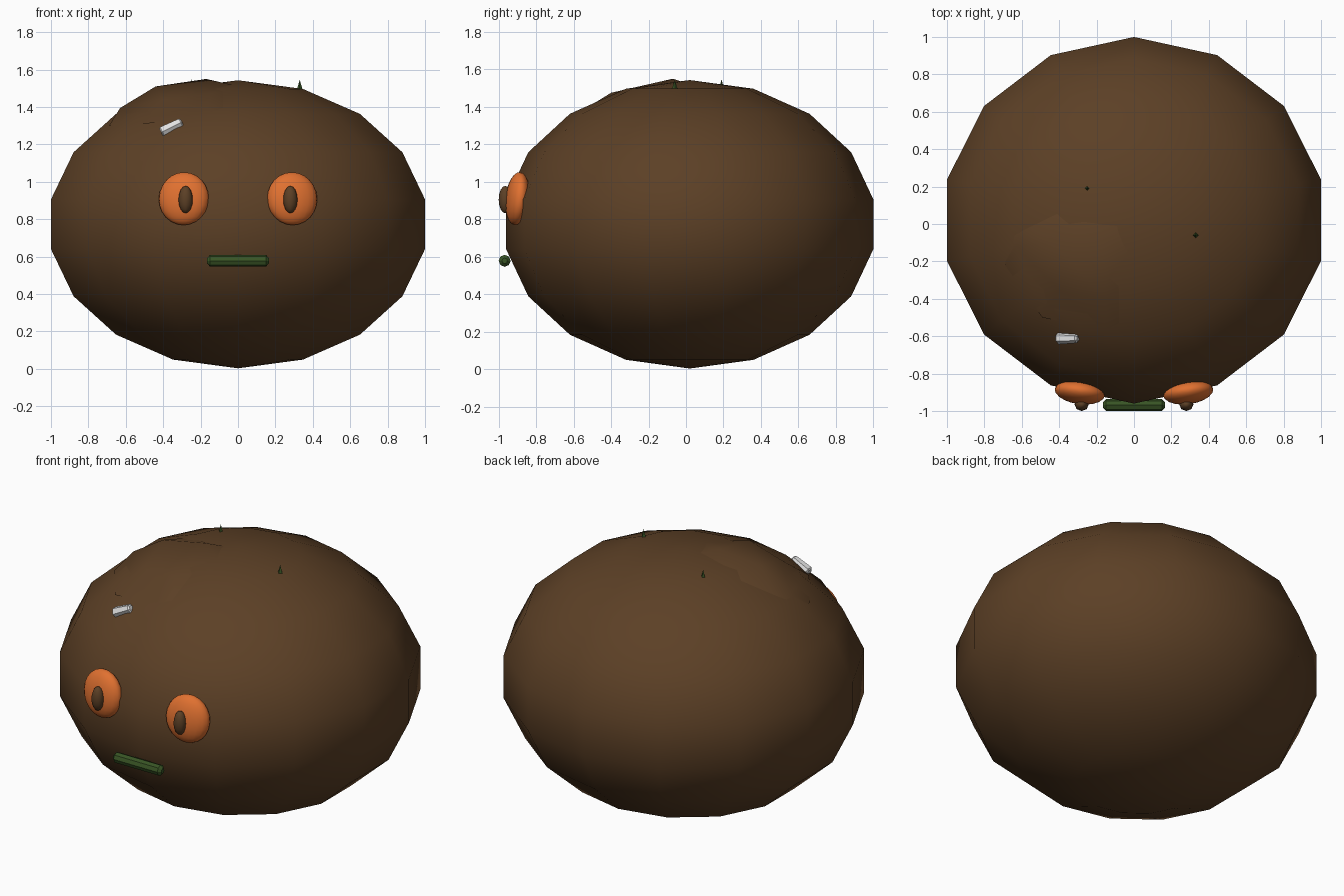
import bpy, bmesh
from math import radians
from mathutils import Matrix, Vector, Euler

cube = bpy.data.objects.get("Cube")
if cube:
    bpy.data.objects.remove(cube)


def material(name, rgb):
    m = bpy.data.materials.new(name)
    m.use_nodes = True
    m.diffuse_color = (*rgb, 1)
    m.node_tree.nodes["Principled BSDF"].inputs["Base Color"].default_value = (*rgb, 1)
    return m


BROWN = material("earth brown", (0.107, 0.051, 0.019))
ORANGE = material("orange", (0.75, 0.165, 0.03))
GREEN = material("moss green", (0.04, 0.09, 0.018))
WHITE = material("off white", (0.75, 0.75, 0.75))


def finish(bm, name, mat, smooth=None):
    bmesh.ops.recalc_face_normals(bm, faces=bm.faces)
    mesh = bpy.data.meshes.new(name)
    bm.to_mesh(mesh)
    bm.free()
    mesh.materials.append(mat)
    ob = bpy.data.objects.new(name, mesh)
    bpy.context.collection.objects.link(ob)
    if smooth:
        bpy.ops.object.select_all(action="DESELECT")
        ob.select_set(True)
        bpy.context.view_layer.objects.active = ob
        bpy.ops.object.shade_smooth_by_angle(angle=radians(smooth))
    return ob


def place(loc, rot=(0, 0, 0), scale=(1, 1, 1)):
    turn = Euler([radians(a) for a in rot])
    return Matrix.LocRotScale(Vector(loc), turn, Vector(scale))


def ball(name, mat, segments, rings, loc, scale, rot=(0, 0, 0), smooth=60):
    bm = bmesh.new()
    bmesh.ops.create_uvsphere(bm, u_segments=segments, v_segments=rings, radius=1,
                              matrix=place(loc, rot, scale))
    return finish(bm, name, mat, smooth)


def cone(name, mat, sides, r1, r2, depth, loc, rot=(0, 0, 0), bevel=0, smooth=None):
    bm = bmesh.new()
    bmesh.ops.create_cone(bm, cap_ends=True, segments=sides, radius1=r1, radius2=r2,
                          depth=depth)
    if bevel:
        caps = [f for f in bm.faces if abs(f.normal.z) > 0.9]
        edges = {e for f in caps for e in f.edges}
        bmesh.ops.bevel(bm, geom=list(edges), offset=bevel, segments=1, affect="EDGES")
    bm.transform(place(loc, rot))
    return finish(bm, name, mat, smooth)


# Rounded low-poly body
ball("body", BROWN, 14, 9, (0, 0.02, 0.773), (1.041, 0.995, 0.77))

# Raised crust patch near the top, its underside buried in the body
patch = [(-.69, -.22, 1.30), (-.49, -.5, 1.31), (-.16, -.57, 1.37), (-.08, -.53, 1.395),
         (.05, -.2, 1.5), (-.05, .02, 1.52), (-.4, .12, 1.45), (-.65, 0, 1.34),
         (-.44, -.1, 1.51), (-.17, -.07, 1.55), (-.4, -.35, 1.44), (-.15, -.4, 1.475),
         (-.63, -.12, 1.395)]
bm = bmesh.new()
for p in patch:
    bm.verts.new(p)
hull = bmesh.ops.convex_hull(bm, input=bm.verts)
loose = [v for v in bm.verts if not v.link_faces]
bmesh.ops.delete(bm, geom=loose, context="VERTS")
finish(bm, "crust_patch", BROWN, 45)

# Eyes and pupils
for side, s in (("left", 1), ("right", -1)):
    ball(side + "_eye", ORANGE, 20, 12, (s * 0.29, -0.9, 0.91), (0.135, 0.062, 0.142),
         (-6, 0, s * 8))
    ball(side + "_pupil", BROWN, 8, 8, (s * 0.28, -0.965, 0.905), (0.038, 0.035, 0.073))

# Mouth bar
cone("mouth", GREEN, 8, 0.032, 0.032, 0.33, (0, -0.968, 0.578), (0, 90, 0), bevel=0.016)

# Pale stone chip on the forehead
cone("stone_chip", WHITE, 6, 0.034, 0.026, 0.125, (-0.355, -0.61, 1.292), (0, 63, 0),
     bevel=0.008)

# Small sprouts on top
cone("left_sprout", GREEN, 4, 0.015, 0, 0.05, (0.33, -0.06, 1.52))
cone("right_sprout", GREEN, 4, 0.013, 0, 0.05, (-0.25, 0.19, 1.522))
